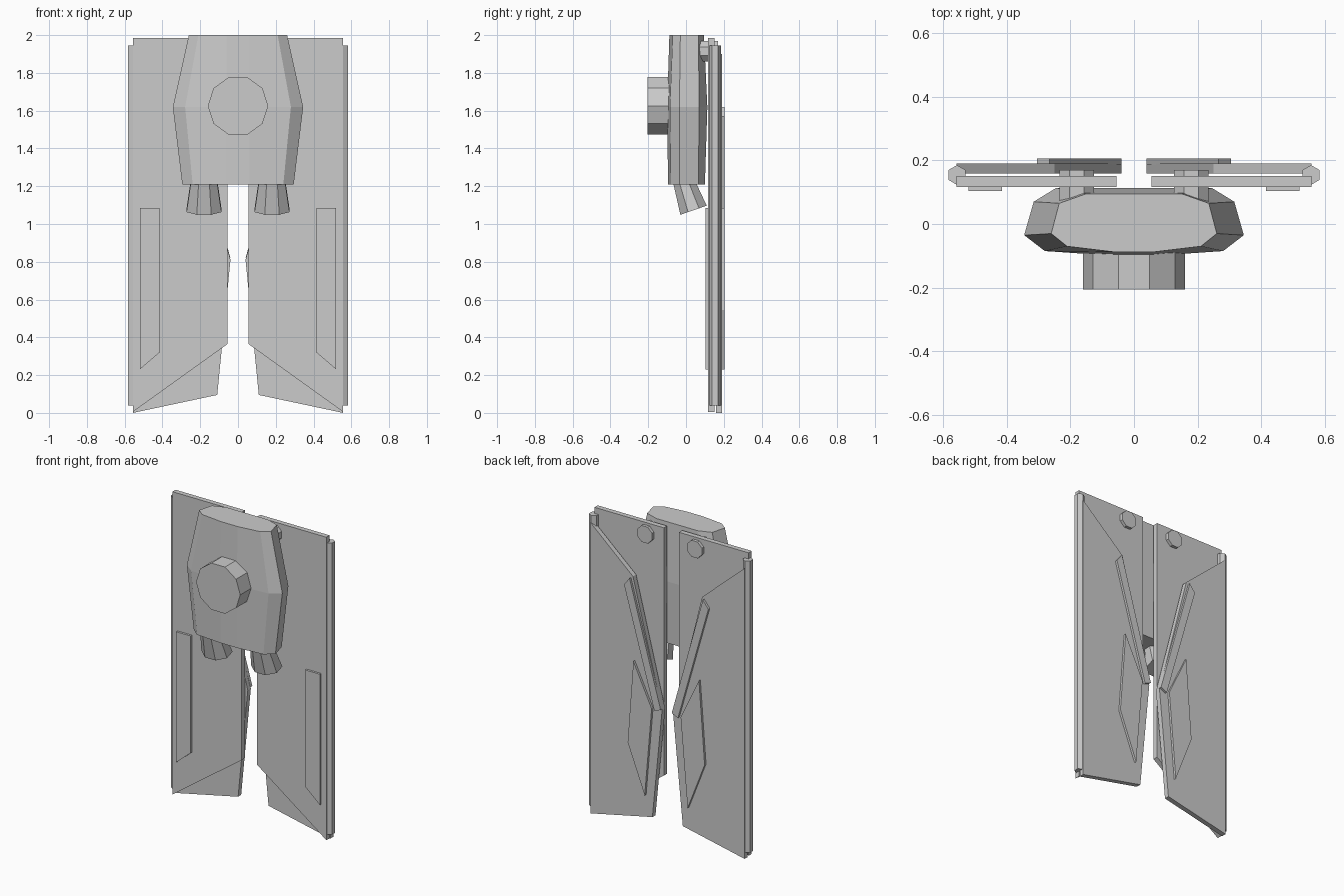
import bpy, bmesh, math
from mathutils import Matrix

if "Cube" in bpy.data.objects:
    bpy.data.objects.remove(bpy.data.objects["Cube"])


def finish(name, bm):
    bmesh.ops.recalc_face_normals(bm, faces=bm.faces)
    me = bpy.data.meshes.new(name)
    bm.to_mesh(me)
    bm.free()
    ob = bpy.data.objects.new(name, me)
    bpy.context.collection.objects.link(ob)
    return ob


def loft(name, rings):
    bm = bmesh.new()
    vs = [[bm.verts.new(p) for p in r] for r in rings]
    n = len(vs[0])
    for a, b in zip(vs, vs[1:]):
        for i in range(n):
            j = (i + 1) % n
            bm.faces.new((a[i], a[j], b[j], b[i]))
    bm.faces.new(vs[0])
    bm.faces.new(vs[-1])
    return finish(name, bm)


def plate(name, pts, y0, y1, s):
    # flat x-z outline given thickness along y, s = side
    return loft(name, [[(s * x, y, z) for x, z in pts] for y in (y0, y1)])


def cone(name, sides, r1, r2, depth, matrix):
    bm = bmesh.new()
    bmesh.ops.create_cone(bm, cap_ends=True, segments=sides, radius1=r1,
                          radius2=r2, depth=depth, matrix=matrix)
    return finish(name, bm)


def section(half, z):
    right = half
    left = [(-x, y) for x, y in reversed(half)]
    return [(x, y, z) for x, y in right + left]


# Pack body: three faceted sections
loft("pack_body", [
    section([(.06, -.095), (.24, -.08), (.295, -.035), (.27, .065), (.2, .1)], 1.21),
    section([(.06, -.1), (.28, -.085), (.345, -.035), (.315, .07), (.245, .113)], 1.62),
    section([(.06, -.088), (.21, -.07), (.26, -.03), (.235, .065), (.15, .095)], 2.0),
])

# Round front hub
cone("front_hub", 10, .16, .16, .125,
     Matrix.Translation((0, -.1425, 1.625)) @ Matrix.Rotation(math.pi / 2, 4, 'X')
     @ Matrix.Rotation(math.pi / 2, 4, 'Z'))

for s, side in ((1, "right"), (-1, "left")):
    # Tilted exhaust nozzle
    cone("nozzle_" + side, 8, .1, .07, .2,
         Matrix.Translation((s * .18, .04, 1.073)) @ Matrix.Rotation(math.radians(19), 4, 'X')
         @ Matrix.Diagonal((1, .8, 1, 1)) @ Matrix.Translation((0, 0, .1))
         @ Matrix.Rotation(math.pi / 8, 4, 'Z'))
    # Folded wing: inner and outer panels
    plate("wing_front_panel_" + side,
          [(.055, 1.985), (.557, 1.985), (.557, .005), (.055, .365)], .117, .15, s)
    plate("wing_back_panel_" + side,
          [(.557, 1.9), (.25, 1.63), (.04, .81), (.11, .095), (.557, 0)], .158, .19, s)
    # Raised trim
    plate("front_trim_" + side,
          [(.415, 1.085), (.52, 1.085), (.52, .23), (.415, .32)], .103, .12, s)
    plate("back_strip_" + side,
          [(.265, 1.62), (.305, 1.57), (.085, .8), (.04, .82)], .185, .205, s)
    plate("back_trim_" + side,
          [(.237, 1.085), (.105, .81), (.155, .23), (.278, .545)], .185, .205, s)
    # Hexagonal fold hinge
    cone("fold_hinge_" + side, 6, .031, .031, 1.905,
         Matrix.Translation((s * .556, .154, .9925)))
    # Wing pivot bolt
    cone("pivot_bolt_" + side, 8, .058, .058, .1,
         Matrix.Translation((s * .18, .12, 1.915)) @ Matrix.Rotation(math.pi / 2, 4, 'X')
         @ Matrix.Rotation(math.pi / 8, 4, 'Z'))
